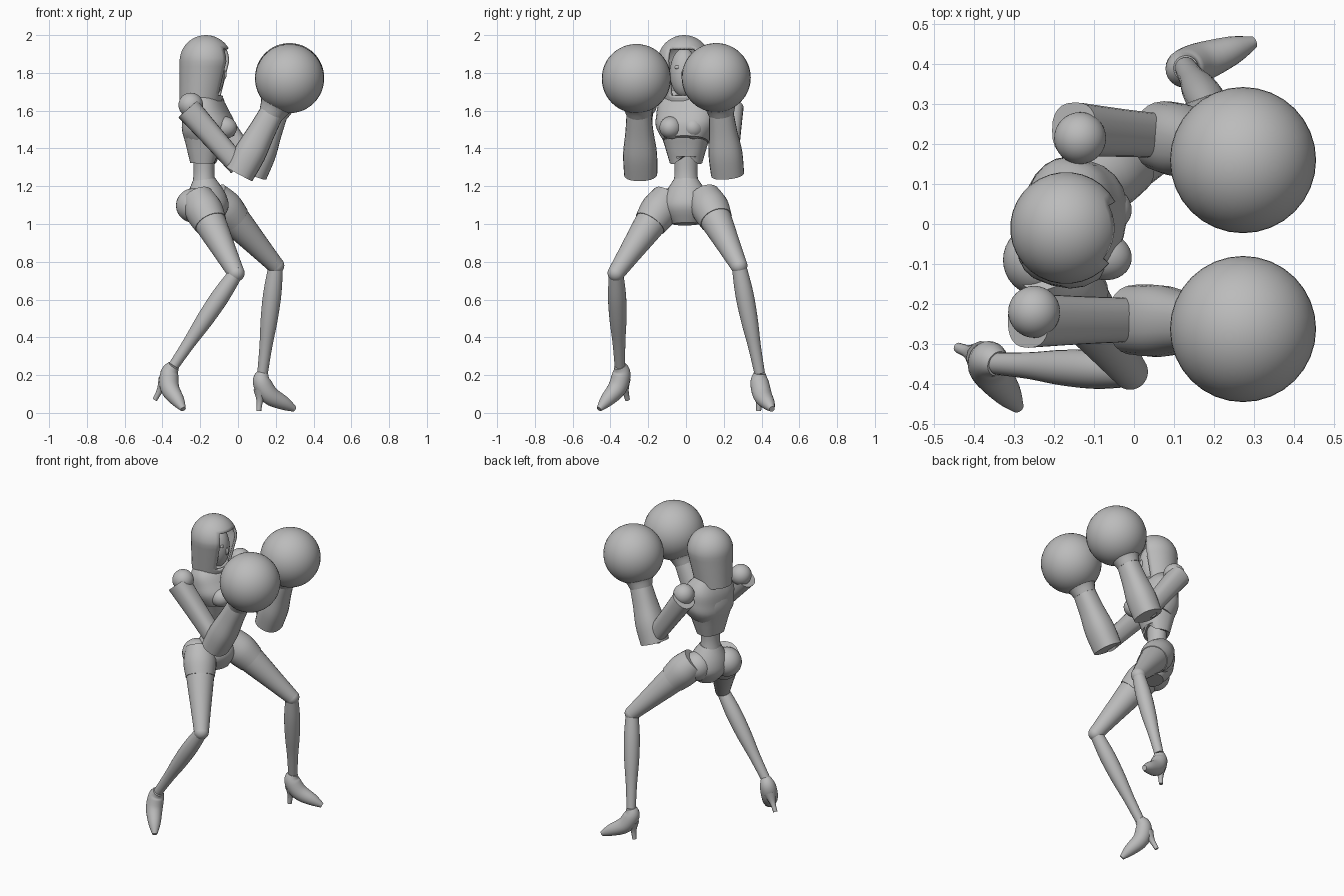
import bpy, bmesh, math
from mathutils import Vector, Matrix

default_cube = bpy.data.objects.get("Cube")
if default_cube:
    bpy.data.objects.remove(default_cube)

grey = bpy.data.materials.new("plain grey")
grey.use_nodes = True
grey.diffuse_color = (0.5, 0.5, 0.5, 1)
grey.node_tree.nodes["Principled BSDF"].inputs["Base Color"].default_value = grey.diffuse_color


def finish(name, bm):
    bmesh.ops.recalc_face_normals(bm, faces=bm.faces)
    mesh = bpy.data.meshes.new(name)
    bm.to_mesh(mesh)
    bm.free()
    obj = bpy.data.objects.new(name, mesh)
    bpy.context.collection.objects.link(obj)
    mesh.materials.append(grey)
    bpy.ops.object.select_all(action="DESELECT")
    obj.select_set(True)
    bpy.context.view_layer.objects.active = obj
    bpy.ops.object.shade_smooth_by_angle(angle=math.radians(40))
    return obj


def ease(before, start, end, after, t):
    """Smooth curve through start and end, guided by their neighbours."""
    leave, arrive = (end - before) / 2, (after - start) / 2
    swing = (start - end) * 2 + leave + arrive
    return start + leave * t + (end - start - leave - swing) * t * t + swing * t ** 3


def tube(name, path, sizes, widths=(1, 1), yaw=0, power=1, sides=24, steps=4, edit=None):
    """Capped tube along a path; sizes are radii, widths scale them sideways from start to end."""
    path = [Vector(p) for p in path]
    last = len(sizes) - 1
    if len(path) == 2:
        path = [path[0].lerp(path[1], i / last) for i in range(last + 1)]
    knots = [Vector((*p, r)) for p, r in zip(path, sizes)]
    rows = []
    for i in range(last):
        near = (knots[max(i - 1, 0)], knots[i], knots[i + 1], knots[min(i + 2, last)])
        rows += [ease(*near, k / steps) for k in range(steps)]
    rows.append(knots[-1])

    bm = bmesh.new()
    loops = []
    for i, row in enumerate(rows):
        axis = (rows[min(i + 1, len(rows) - 1)] - rows[max(i - 1, 0)]).to_3d().normalized()
        front = Vector((math.cos(yaw), math.sin(yaw), 0))
        front = (front - axis * front.dot(axis)).normalized()
        across = axis.cross(front)
        width = widths[0] + (widths[1] - widths[0]) * i / (len(rows) - 1)
        loop = []
        for k in range(sides):
            turn = math.tau * k / sides
            c, s = [math.copysign(abs(w) ** power, w) for w in (math.cos(turn), math.sin(turn))]
            loop.append(bm.verts.new(row.to_3d() + (front * c + across * s * width) * row.w))
        loops.append(loop)
    for low, high in zip(loops, loops[1:]):
        for k in range(sides):
            bm.faces.new((low[k], low[k - 1], high[k - 1], high[k]))
    bm.faces.new(loops[0])
    bm.faces.new(loops[-1])
    if edit:
        edit(bm)
    return finish(name, bm)


def ball(name, centre, size, yaw=0, edit=None):
    bm = bmesh.new()
    bmesh.ops.create_uvsphere(bm, u_segments=32, v_segments=24, radius=1)
    if edit:
        edit(bm)
    place = Matrix.Translation(centre) @ Matrix.Rotation(yaw, 4, "Z") @ Matrix.Diagonal((*size, 1))
    bm.transform(place)
    return finish(name, bm)


def notch(bm):
    """Raise the middle of the lower front edge into a point."""
    for v in bm.verts:
        if v.co.z < 1.35 and v.co.x > -0.17:
            v.co.z += max(0, 0.06 - abs(v.co.y))


def drape(bm):
    """Stretch the lower half of a ball into a hood and open its front."""
    for v in bm.verts:
        drop = -v.co.z
        if drop > 0:
            flat = Vector((v.co.x, v.co.y, 0))
            if flat.length > 0.01:
                flat = flat.normalized() * (1 - 0.2 * drop)
            v.co = flat + Vector((-0.2 * drop, 0, -1.5 * drop))
    centres = [(f, f.calc_center_median()) for f in bm.faces]
    opening = [f for f, c in centres if c.x > 0.2 and abs(c.y) < 0.5 and -1.3 < c.z < 0.5]
    bmesh.ops.delete(bm, geom=opening, context="FACES")


chest_turn = -0.26

# Torso
tube("ribcage", [(-0.18, 0, 1.32), (-0.17, 0, 1.6)], (0.07, 0.095, 0.12, 0.11),
     (1.2, 1.1), chest_turn, power=0.8, edit=notch)
tube("chest_shell", [(-0.14, 0, 1.44), (-0.2, 0.01, 1.7)], (0.12, 0.135, 0.12, 0.1, 0.06),
     (1, 1.7), chest_turn, power=0.8)
for side in (-1, 1):
    ball("bust", (-0.075, side * 0.06 - 0.02, 1.51), (0.07, 0.06, 0.06), chest_turn)
tube("waist", [(-0.18, 0, 1.17), (-0.18, 0, 1.36)], (0.07, 0.055, 0.06), (1.1, 1.1))
tube("neck", [(-0.2, 0, 1.62), (-0.18, 0, 1.75)], (0.06, 0.045))
tube("pelvis", [(-0.18, 0, 1.235), (-0.15, 0, 1)], (0.06, 0.1, 0.11, 0.06), (1.1, 1.2), chest_turn)

# Hooded head with a recessed face
hood = ball("hood", (-0.17, -0.01, 1.86), (0.14, 0.14, 0.14), -0.1, drape)
shell = hood.modifiers.new("thickness", "SOLIDIFY")
shell.thickness = 0.014
ball("face", (-0.145, -0.01, 1.8), (0.075, 0.075, 0.13))
ball("nose", (-0.075, -0.015, 1.79), (0.015, 0.01, 0.025))
for side in (-1, 1):
    ball("eye", (-0.085, side * 0.03 - 0.015, 1.83), (0.008, 0.016, 0.01))

# Legs: hip, knee, ankle, toe, heel tip
legs = {
    "right": ((-0.19, -0.13, 1.09), (-0.01, -0.37, 0.74), (-0.34, -0.35, 0.25),
              (-0.29, -0.46, 0.02), (-0.44, -0.31, 0.07)),
    "left": ((-0.09, 0.12, 1.1), (0.2, 0.28, 0.78), (0.13, 0.39, 0.21),
             (0.3, 0.455, 0.02), (0.11, 0.385, 0.01)),
}
for side, joints in legs.items():
    hip, knee, ankle, toe, heel = map(Vector, joints)
    seat = ankle.lerp(heel, 0.45)
    instep = seat.lerp(toe, 0.25)
    ball(side + "_buttock", hip + Vector((-0.06, -0.05 * hip.y / abs(hip.y), 0.01)) * 0.8, (0.09, 0.09, 0.09))
    tube(side + "_shorts", [hip.lerp(knee, -0.15), hip.lerp(knee, 0.25)], (0.085, 0.1, 0.088))
    tube(side + "_thigh", [hip, knee], (0.095, 0.08, 0.062, 0.045))
    ball(side + "_knee", knee, (0.045, 0.045, 0.045))
    tube(side + "_shin", [knee, ankle], (0.038, 0.048, 0.045, 0.034, 0.028))
    tube(side + "_shoe", [ankle, ankle.lerp(seat, 0.5), instep, instep.lerp(toe, 0.6), toe],
         (0.032, 0.048, 0.05, 0.036, 0.015))
    tube(side + "_heel", [seat, heel], (0.04, 0.018, 0.013), sides=12)

# Arms: shoulder, elbow, wrist, centre of the round glove
arms = {
    "right": ((-0.25, -0.22, 1.63), (0.005, -0.24, 1.265), (0.185, -0.25, 1.6), (0.273, -0.263, 1.77)),
    "left": ((-0.135, 0.215, 1.635), (0.075, 0.22, 1.265), (0.205, 0.185, 1.6), (0.273, 0.16, 1.775)),
}
for side, joints in arms.items():
    shoulder, elbow, wrist, fist = map(Vector, joints)
    top = shoulder + Vector((-0.015, 0.1 * shoulder.y, -0.02))
    ball(side + "_shoulder", shoulder, (0.065, 0.065, 0.065))
    tube(side + "_upper_arm", [top, elbow + Vector((0, 0, 0.04))], (0.068, 0.06, 0.055), power=0.8)
    tube(side + "_forearm", [elbow, wrist], (0.08, 0.084, 0.072, 0.064), (1.1, 1), power=0.85)
    tube(side + "_cuff", [wrist.lerp(fist, -0.1), wrist.lerp(fist, 0.3)], (0.068, 0.08, 0.1))
    ball(side + "_glove", fist, (0.183, 0.183, 0.183))
